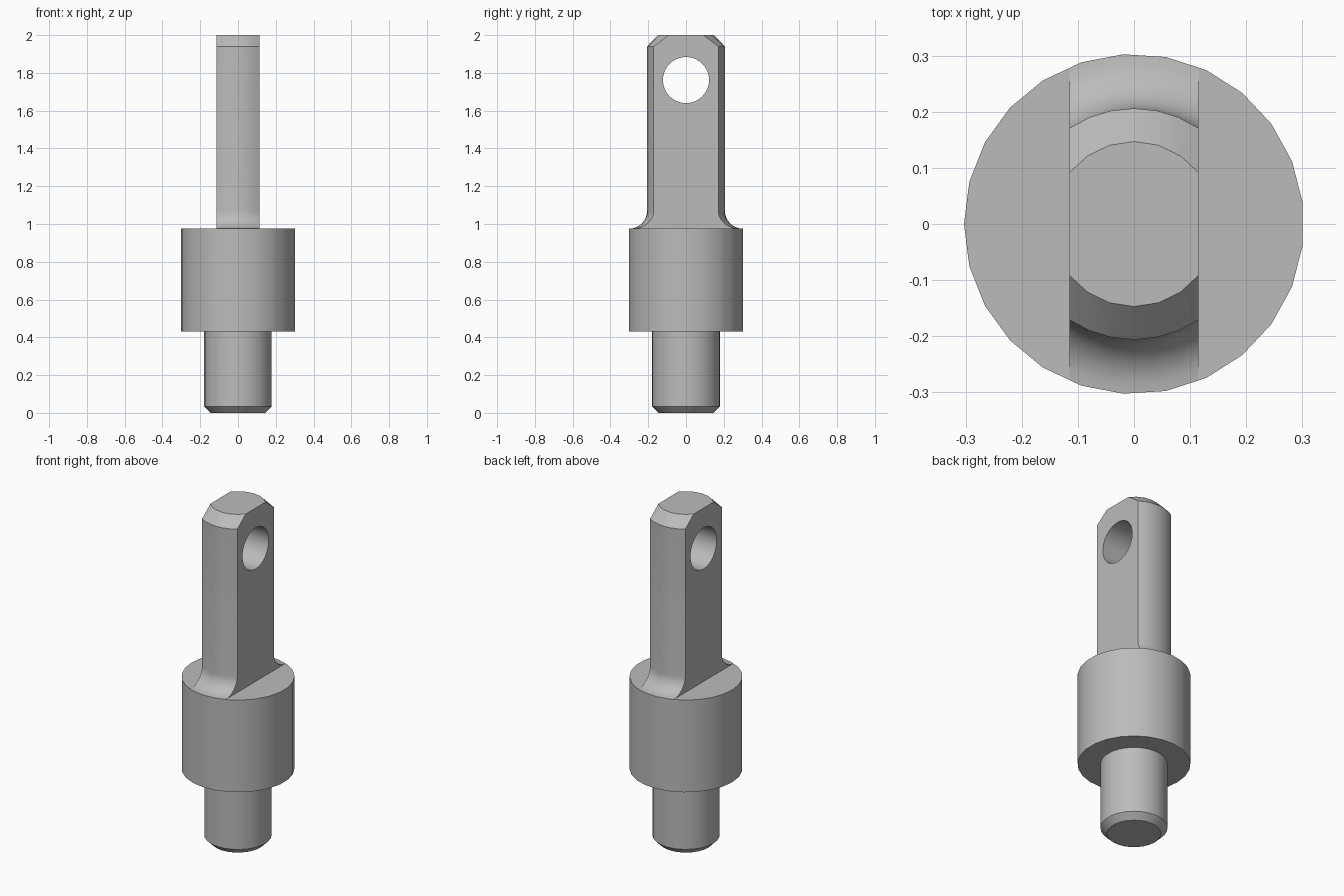
import bpy, bmesh, math

cube = bpy.data.objects.get("Cube")
if cube:
    bpy.data.objects.remove(cube, do_unlink=True)

steel = bpy.data.materials.new("steel_grey")
steel.use_nodes = True
GREY = (0.5, 0.5, 0.5, 1)
steel.diffuse_color = GREY
steel.node_tree.nodes["Principled BSDF"].inputs["Base Color"].default_value = GREY


def loft(name, rings):
    """Skin a stack of closed rings and cap both ends."""
    bm = bmesh.new()
    loops = [[bm.verts.new(p) for p in ring] for ring in rings]
    n = len(loops[0])
    for low, high in zip(loops, loops[1:]):
        for i in range(n):
            j = (i + 1) % n
            bm.faces.new((low[i], low[j], high[j], high[i]))
    bm.faces.new(loops[0][::-1])
    bm.faces.new(loops[-1])
    bmesh.ops.recalc_face_normals(bm, faces=bm.faces)
    mesh = bpy.data.meshes.new(name)
    bm.to_mesh(mesh)
    bm.free()
    obj = bpy.data.objects.new(name, mesh)
    bpy.context.collection.objects.link(obj)
    mesh.materials.append(steel)
    return obj


def circle(r, z, n=25):
    steps = [math.pi + math.tau * i / n for i in range(n)]
    return [(r * math.cos(a), r * math.sin(a), z) for a in steps]


def flat_sided(r, z, half=0.115, n=6):
    """Circle with its left and right sides cut off flat."""
    span = math.asin(half / r)
    arc = [span * (2 * i / n - 1) for i in range(n + 1)]
    front = [(r * math.sin(a), -r * math.cos(a), z) for a in arc]
    return front + [(-x, -y, z) for x, y, z in front]


def smooth(obj):
    bpy.ops.object.select_all(action="DESELECT")
    obj.select_set(True)
    bpy.context.view_layer.objects.active = obj
    bpy.ops.object.shade_smooth_by_angle(angle=math.radians(28))


# Lower pin with chamfered foot, and the wide collar
pin = loft("lower_pin", [circle(r, z) for r, z in ((0.145, 0), (0.18, 0.035), (0.18, 0.45))])
collar = loft("collar", [circle(0.303, z) for z in (0.43, 0.975)])

# Tang: flared fillet at the foot, straight shank, chamfered tip
FILLET = 0.095
profile = [(0.29, 0.95)]
for i in range(9):
    a = math.pi / 2 * i / 8
    profile.append((0.301 - FILLET * math.sin(a), 0.975 + FILLET * (1 - math.cos(a))))
profile += [(0.206, 1.94), (0.147, 2.0)]
tang = loft("tang", [flat_sided(r, z) for r, z in profile])

# Cross hole through the tang
bpy.ops.mesh.primitive_cylinder_add(vertices=40, radius=0.122, depth=0.6,
                                    location=(0, 0, 1.762), rotation=(0, math.pi / 2, 0))
cutter = bpy.context.object
cutter.name = "hole_cutter"
cutter.hide_render = True
cutter.data.materials.append(steel)
cut = tang.modifiers.new("cross_hole", "BOOLEAN")
cut.operation = "DIFFERENCE"
cut.solver = "EXACT"
cut.object = cutter
bpy.context.view_layer.objects.active = tang
bpy.ops.object.modifier_apply(modifier=cut.name)
bpy.data.objects.remove(cutter, do_unlink=True)

for part in (pin, collar, tang):
    smooth(part)
